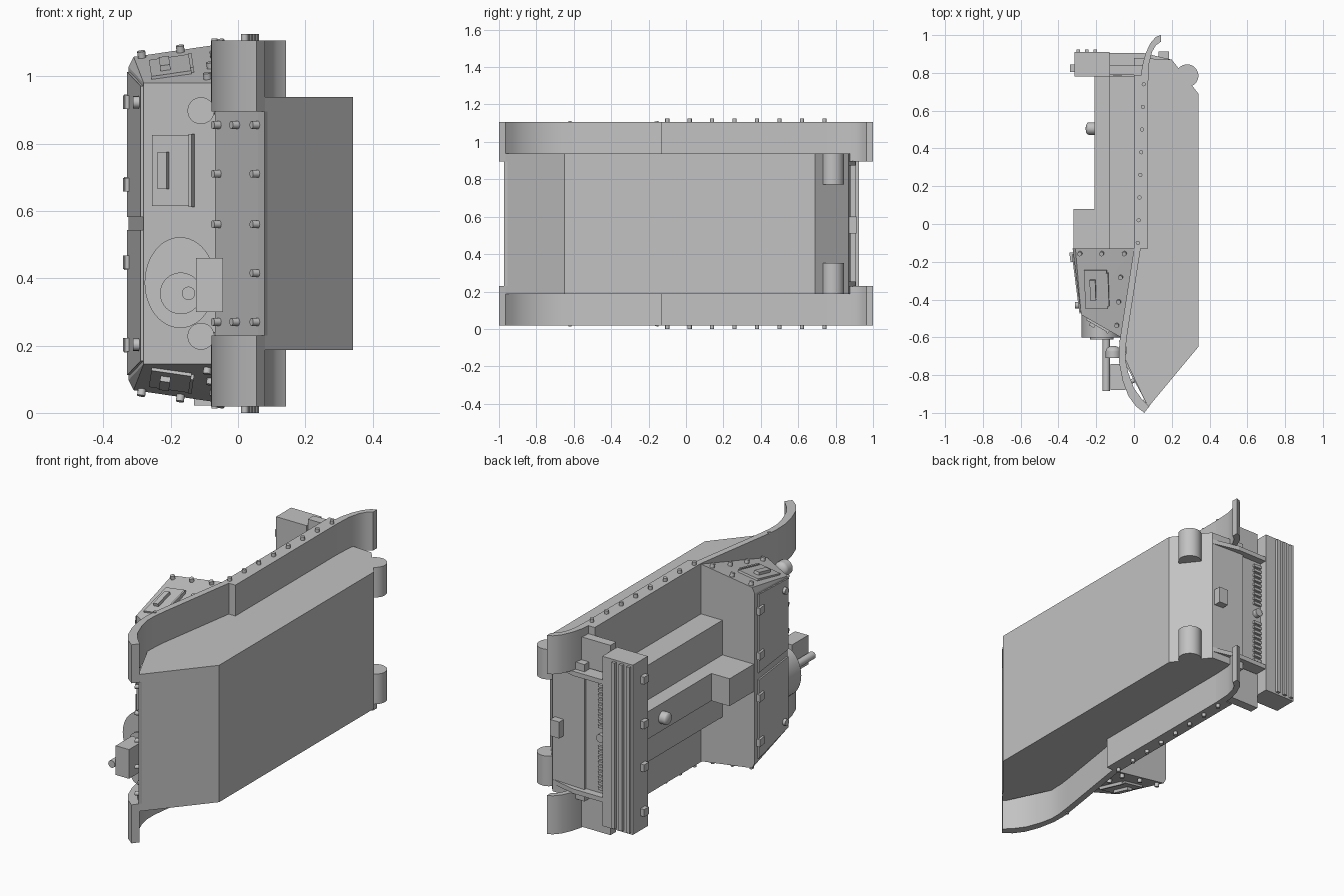
import bpy, bmesh, math
from mathutils import Matrix, Vector

cube = bpy.data.objects.get("Cube")
if cube:
    bpy.data.objects.remove(cube, do_unlink=True)

C = 0.5625  # mid plane across the width
grey = bpy.data.materials.new("armour grey")
grey.use_nodes = True
grey.diffuse_color = (0.54, 0.54, 0.54, 1)
grey.node_tree.nodes["Principled BSDF"].inputs["Base Color"].default_value = (0.54, 0.54, 0.54, 1)


def finish(name, bm, smooth=False):
    bmesh.ops.recalc_face_normals(bm, faces=bm.faces)
    mesh = bpy.data.meshes.new(name)
    bm.to_mesh(mesh)
    bm.free()
    mesh.materials.append(grey)
    ob = bpy.data.objects.new(name, mesh)
    bpy.context.collection.objects.link(ob)
    if smooth:
        bpy.ops.object.select_all(action='DESELECT')
        ob.select_set(True)
        bpy.context.view_layer.objects.active = ob
        bpy.ops.object.shade_smooth_by_angle(angle=math.radians(35))


def box(name, x, y, z, frame=Matrix()):
    bm = bmesh.new()
    size = Matrix.Diagonal((x[1] - x[0], y[1] - y[0], z[1] - z[0], 1))
    mid = Matrix.Translation([(a + b) / 2 for a, b in (x, y, z)])
    bmesh.ops.create_cube(bm, size=1, matrix=frame @ mid @ size)
    finish(name, bm)


def prism(name, pts, z0, z1, smooth=False):
    bm = bmesh.new()
    face = bm.faces.new([bm.verts.new((x, y, z0)) for x, y in pts])
    new = bmesh.ops.extrude_face_region(bm, geom=[face])["geom"]
    bmesh.ops.translate(bm, vec=(0, 0, z1 - z0), verts=[v for v in new if isinstance(v, bmesh.types.BMVert)])
    finish(name, bm, smooth)


def solid(name, pts):
    bm = bmesh.new()
    for p in pts:
        bm.verts.new(p)
    bmesh.ops.convex_hull(bm, input=bm.verts)
    finish(name, bm)


def rod(name, base, direction, r, length, sides=24, stretch=(1, 1, 1)):
    bm = bmesh.new()
    d = Vector(direction).normalized()
    mat = Matrix.Translation(Vector(base) + d * length / 2) @ Matrix.Diagonal((*stretch, 1))
    bmesh.ops.create_cone(bm, cap_ends=True, segments=sides, radius1=r, radius2=r, depth=length,
                          matrix=mat @ d.to_track_quat('Z', 'Y').to_matrix().to_4x4())
    finish(name, bm, True)


def ball(name, centre, radii):
    bm = bmesh.new()
    mat = Matrix.Translation(centre) @ Matrix.Diagonal((*radii, 1))
    bmesh.ops.create_uvsphere(bm, u_segments=24, v_segments=14, radius=1, matrix=mat)
    finish(name, bm, True)


def span(s, a, b):
    return sorted((C + s * a, C + s * b))


# Main hull tub and flat nose plate
hull = [(.341, -.65), (.341, .69), (.2, .87), (.0, .88), (0, -.13), (-.04, -.6), (-.045, -.72), (.075, -.97)]
prism("hull", hull, C - .375, C + .375)
nose = [(-.05, -.58), (-.068, -.7), (.078, -.972), (.09, -.95), (0, -.58)]
prism("nose_plate", nose, C - .333, C + .333)
for x, y, heights in ((-.055, -.724, (.855, .71, .56, .27)), (.0, -.827, (.855, .27)),
                      (.06, -.938, (.855, .71, .56, .415, .27))):
    for z in heights:
        rod("nose_rivet", (x, y, z), (-.88, -.475, 0), .0115, .023, 12)

# Fenders with curled ends, side rails and rivets
front = [(0, -.13), (-.07, -.58), (-.08, -.66), (-.078, -.74), (-.06, -.83), (-.03, -.91), (.01, -.965),
         (.055, -1), (.08, -.965), (.04, -.925), (0, -.87), (-.03, -.79), (-.045, -.72), (-.045, -.66),
         (-.035, -.58), (.035, -.13)]
rear = [(.035, .75), (.042, .83), (.06, .9), (.085, .955), (.115, .99), (.142, 1), (.142, .965),
        (.115, .945), (.095, .91), (.08, .85), (.075, .75)]
for s, side in ((1, "upper"), (-1, "lower")):
    inner, outer = C + s * .333, C + s * .544
    prism(side + "_front_fender", front, inner, outer, True)
    prism(side + "_rear_fender", rear, inner, outer, True)
    box(side + "_fender_rail", (0, .075), (-.13, .79), span(s, .36, .544))
    box(side + "_fender_stay", (-.13, .045), (.79, .84), span(s, .34, .5 if s > 0 else .54))
    for i in range(8):
        rod("fender_rivet", (.02 + i * .0045, -.1 + i * .12, outer - s * .005), (0, 0, s), .011, .0235, 12)
    rod("fender_rivet", (-.07, -.62, outer - s * .005), (0, 0, s), .009, .01, 12)
    # Rear axle housing
    rod(side + "_axle_housing", (.281, .785, C + s * .21), (0, 0, s), .06, .165, 32)
    # Headlight
    rod(side + "_headlight", (-.11, -.675, C + s * .335), (0, -1, 0), .04, .035, 28)
    ball(side + "_headlight_back", (-.11, -.675, C + s * .335), (.04, .03, .04))
    rod(side + "_headlight_stem", (-.09, -.69, C + s * .335), (1, 0, 0), .012, .06, 12)

# Fighting compartment with raked front plate
corners = [(-.325, -.13, .465), (-.31, -.13, .495), (0, -.13, .54), (-.07, -.6, .417),
           (-.28, -.48, .417), (-.04, -.6, .417)]
solid("fighting_compartment", [(x, y, C + s * h) for x, y, h in corners for s in (1, -1)])

# Sloped side walls: visor hatch and rivets
for s in (1, -1):
    n = Vector((-.145, -.245, s)).normalized()
    along = Vector((1, 0, s * .145)).normalized()

    def wall(x, y):
        return Vector((x, y, C + s * (.54 + .145 * x + .245 * (y + .13))))

    rot = Matrix((along, n.cross(along), n)).transposed().to_4x4()
    frame = Matrix.Translation(wall(-.2, -.345)) @ rot
    box("side_hatch", (-.06, .06), (-.105, .105), (-.01, .012), frame)
    box("side_visor", (-.03, .0), (-.055, .055), (.01, .028), frame)
    box("side_hatch_hinge", (.058, .068), (-.09, .09), (-.01, .018), frame)
    for x, y in ((-.285, -.155), (-.17, -.155), (-.05, -.155), (-.07, -.28), (-.08, -.41), (-.09, -.535)):
        rod("side_rivet", wall(x, y) - n * .005, n, .012, .025, 12)

# Roof doors with hinges and knobs
roof = Matrix.Translation((-.325, -.13, 0)) @ Matrix.Rotation(math.atan2(.045, .35), 4, 'Z')
for s in (1, -1):
    solid("roof_door", [roof @ Vector((x, y, C + s * h)) for x in (-.008, .008)
                        for y, h in ((-.03, .02), (-.03, .45), (-.345, .02), (-.345, .408))])
    for h in (.115, .36):
        box("roof_hinge", (-.02, .01), (-.07, -.02), span(s, h - .02, h + .02), roof)
    rod("roof_knob", (-.29, -.43, C + s * .36), (-1, 0, 0), .018, .022, 16)

# Raked front plate: visor
rake = Vector((.868, -.496, 0))
out = Vector((-.496, -.868, 0))
frame = Matrix.Translation((-.19, -.531, .72)) @ Matrix((rake, out, (0, 0, 1))).transposed().to_4x4()
box("front_visor_plate", (-.068, .068), (-.01, .012), (-.105, .105), frame)
box("front_visor", (-.04, -.01), (0, .028), (-.055, .055), frame)
box("front_visor_hinge", (.06, .07), (0, .018), (-.108, .108), frame)

# Gun mount, collar, barrel and side box
rod("gun_mount", (-.172, -.46, .387), (0, -1, 0), .135, .142, 48, (.78, 1, 1))
rod("gun_collar", (-.17, -.59, .355), (0, -1, 0), .062, .022, 32)
rod("gun_barrel", (-.147, -.6, .355), (0, -1, 0), .02, .285, 20)
box("gun_side_box", (-.125, -.045), (-.88, -.74), (.3, .46))

# Engine deck
box("engine_deck", (-.13, .02), (-.14, .8), (.3, .83))
box("deck_ridge", (-.21, -.1), (-.14, .8), (.49, .64))
box("deck_ridge_front", (-.32, -.1), (-.14, .08), (.49, .64))
rod("deck_cap", (-.2, .505, C), (-1, 0, 0), .033, .04, 24)
ball("deck_cap_dome", (-.24, .505, C), (.016, .033, .033))

# Rear stowage bin with ribs and hinges
box("rear_bin", (-.315, -.13), (.78, .91), (.1, 1.03))
for x in (-.295, -.25, -.205):
    box("bin_rib", (x - .01, x + .01), (.9, .925), (.11, 1.02))
for z in (.2, .445, .68, .925):
    box("bin_hinge", (-.338, -.31), (.805, .845), (z - .02, z + .02))

# Rear plate, brackets, louvres and tow block
box("rear_plate", (-.13, .06), (.78, .865), (.25, .88))
bracket = [(-.13, .78), (-.13, .905), (.05, .905), (.2, .87), (.05, .8)]
for s in (1, -1):
    z0, z1 = span(s, .31, .335)
    prism("rear_bracket", bracket, z0, z1)
    for i in range(9):
        h = .05 + i * .028
        box("louvre", (-.125, -.08), (.86, .878), span(s, h, h + .015))
rod("rear_plug", (-.1, .86, C), (0, 1, 0), .022, .03, 20)
box("tow_block", (.13, .185), (.86, .912), (.51, .6))
